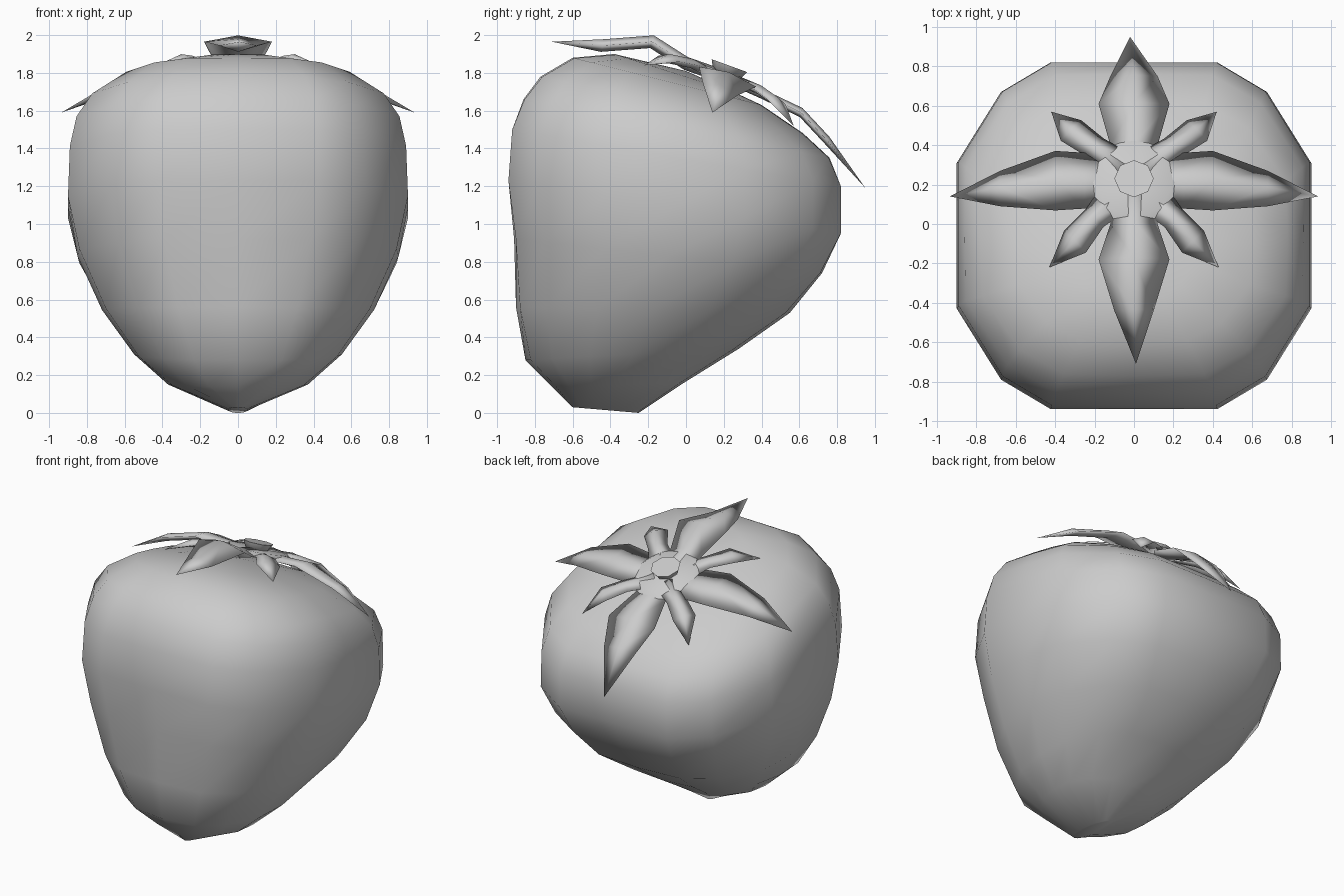
import bpy, bmesh, math
from mathutils import Vector

if "Cube" in bpy.data.objects:
    bpy.data.objects.remove(bpy.data.objects["Cube"])


def finish(name, bm, angle=60):
    bmesh.ops.recalc_face_normals(bm, faces=bm.faces[:])
    me = bpy.data.meshes.new(name)
    bm.to_mesh(me)
    bm.free()
    ob = bpy.data.objects.new(name, me)
    bpy.context.collection.objects.link(ob)
    bpy.ops.object.select_all(action='DESELECT')
    ob.select_set(True)
    bpy.context.view_layer.objects.active = ob
    bpy.ops.object.shade_smooth_by_angle(angle=math.radians(angle))
    return ob


def bridge(bm, a, b):
    n = len(a)
    for i in range(n):
        bm.faces.new((a[i], a[(i + 1) % n], b[(i + 1) % n], b[i]))


def fan(bm, ring, tip):
    for i in range(len(ring)):
        bm.faces.new((ring[i], ring[(i + 1) % len(ring)], tip))


# Fruit cross-section: a quarter outline, blended from round (0) to squarish (1)
ROUND = [(1, 0), (0.94, 0.40), (0.72, 0.73), (0.41, 0.94), (0, 1)]
SQUARE = [(1, 0), (1, 0.42), (0.75, 0.83), (0.47, 1), (0, 1)]


def outline(t):
    q = [Vector(a).lerp(Vector(b), t) for a, b in zip(ROUND, SQUARE)]
    half = q + [Vector((-p.x, p.y)) for p in q[-2::-1]]
    return half + [Vector((p.x, -p.y)) for p in half[-2:0:-1]]


# Fruit: tilted rings (front y, front z, back y, back z, half width, squareness)
RINGS = [
    (-0.60, 0.03, -0.25, 0.00, 0.05, 0),
    (-0.71, 0.14, -0.01, 0.16, 0.37, 0),
    (-0.85, 0.28, 0.28, 0.34, 0.55, 0.2),
    (-0.90, 0.56, 0.55, 0.53, 0.72, 0.5),
    (-0.91, 0.92, 0.72, 0.74, 0.85, 0.8),
    (-0.94, 1.23, 0.82, 0.95, 0.90, 1),
    (-0.92, 1.50, 0.82, 1.20, 0.89, 1),
    (-0.86, 1.66, 0.76, 1.35, 0.86, 0.9),
    (-0.77, 1.78, 0.62, 1.48, 0.78, 0.8),
    (-0.60, 1.88, 0.40, 1.63, 0.60, 0.7),
    (-0.38, 1.90, 0.25, 1.70, 0.32, 0.4),
]
bm = bmesh.new()
loops = []
for fy, fz, by, bz, w, t in RINGS:
    front, back = Vector((0, fy, fz)), Vector((0, by, bz))
    mid, half = (front + back) / 2, (back - front) / 2
    loops.append([bm.verts.new(mid + Vector((w * p.x, 0, 0)) + half * p.y)
                  for p in outline(t)])
for a, b in zip(loops, loops[1:]):
    bridge(bm, a, b)
bm.faces.new(loops[0])
fan(bm, loops[-1], bm.verts.new((0, 0.0, 1.81)))
finish("fruit", bm)


# Leaves: lens-shaped sections (x, y, z, half width) running out to a pointed tip
def leaf(name, sections, tip, across, thick=0.025):
    across = Vector(across).normalized()
    bm = bmesh.new()
    rings = []
    for x, y, z, w in sections:
        p = Vector((x, y, z))
        up = Vector((0, 0.3, 1)).normalized() * thick
        rings.append([bm.verts.new(q) for q in
                      (p - across * w, p + up, p + across * w, p - up)])
    for a, b in zip(rings, rings[1:]):
        bridge(bm, a, b)
    bm.faces.new(rings[0])
    fan(bm, rings[-1], bm.verts.new(tip))
    return finish(name, bm, 180)


leaf("front_leaf", [(0, 0.20, 1.78, 0.10), (0, 0.0, 1.85, 0.12), (0, -0.18, 1.965, 0.18),
                    (0, -0.44, 1.945, 0.10)], (0.01, -0.71, 1.965), (1, 0, 0), 0.035)
leaf("back_leaf", [(0, 0.22, 1.77, 0.10), (0, 0.40, 1.69, 0.12), (0, 0.61, 1.59, 0.18),
                   (0, 0.75, 1.44, 0.12)], (-0.02, 0.95, 1.19), (1, 0, 0))
for side, label in ((1, "right"), (-1, "left")):
    leaf(label + "_leaf", [(0, 0.22, 1.77, 0.10), (0.25 * side, 0.22, 1.77, 0.15),
                           (0.40 * side, 0.22, 1.78, 0.16), (0.68 * side, 0.18, 1.71, 0.095)],
         (0.935 * side, 0.14, 1.59), (0, 1, -0.35))
    leaf(label + "_front_small_leaf",
         [(0.06 * side, 0.17, 1.78, 0.10), (0.20 * side, 0.03, 1.85, 0.065),
          (0.30 * side, -0.09, 1.875, 0.08)],
         (0.43 * side, -0.22, 1.84), (side, 1, -0.3))
    leaf(label + "_back_small_leaf",
         [(0.06 * side, 0.27, 1.76, 0.10), (0.20 * side, 0.39, 1.71, 0.065),
          (0.32 * side, 0.475, 1.65, 0.075)],
         (0.42 * side, 0.57, 1.52), (side, -1, 0.3))

# Crown disc joining the leaves, and the short flared stalk stub
for name, r1, r2, depth, loc in (("leaf_crown", 0.25, 0.20, 0.03, (0, 0.21, 1.785)),
                                 ("stalk", 0.07, 0.10, 0.06, (0, 0.22, 1.81))):
    bpy.ops.mesh.primitive_cone_add(vertices=8, radius1=r1, radius2=r2, depth=depth,
                                    location=loc, rotation=(math.radians(-20), 0, 0))
    bpy.context.object.name = name
    bpy.ops.object.shade_smooth_by_angle(angle=math.radians(70))
